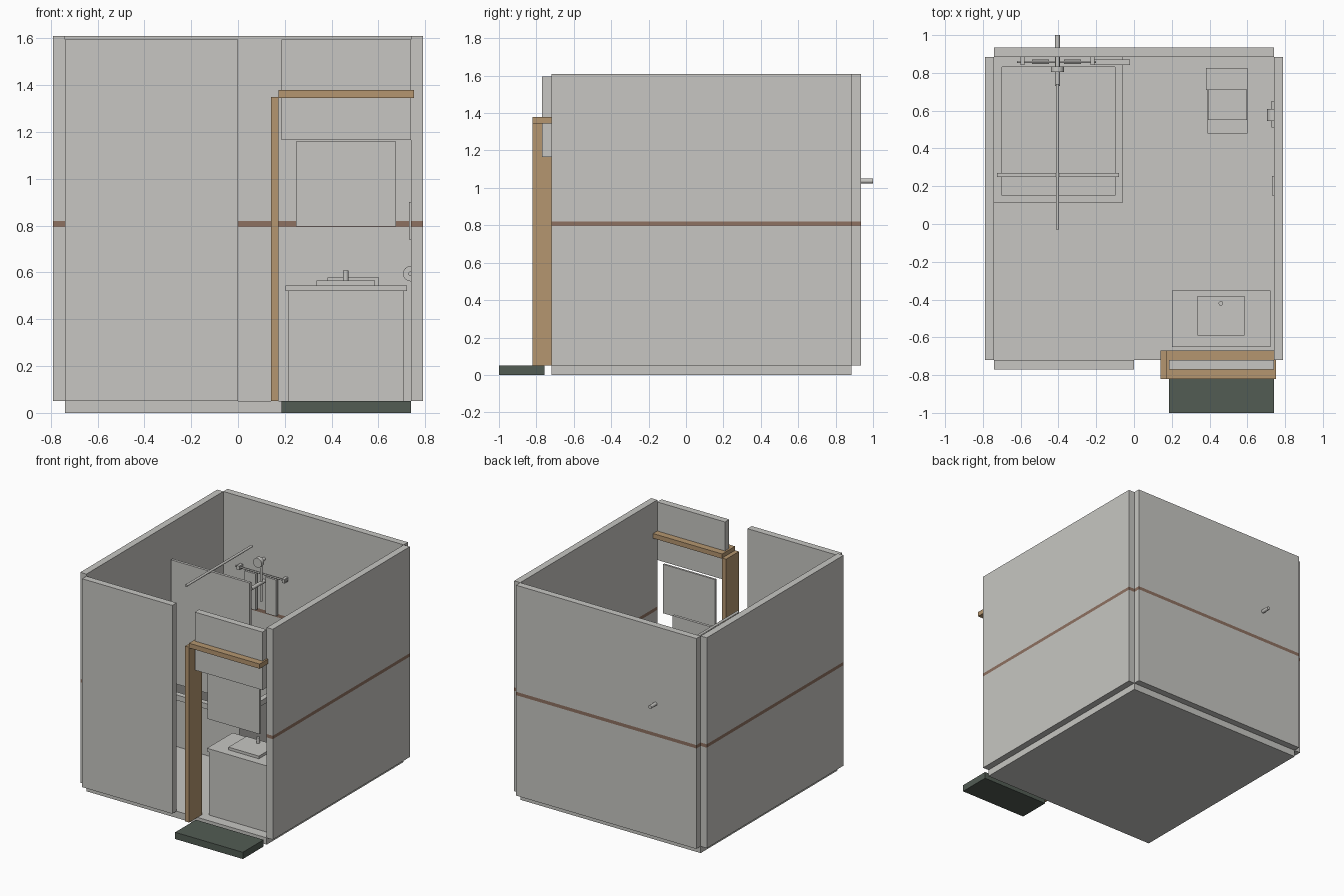
import bpy
from mathutils import Vector

cube = bpy.data.objects.get("Cube")
if cube:
    bpy.data.objects.remove(cube, do_unlink=True)


def material(name, rgb):
    m = bpy.data.materials.new(name)
    m.use_nodes = True
    m.diffuse_color = (*rgb, 1)
    m.node_tree.nodes["Principled BSDF"].inputs["Base Color"].default_value = (*rgb, 1)
    return m


GREY = material("pale_grey", (0.57, 0.565, 0.54))
WOOD = material("tan_wood", (0.46, 0.305, 0.16))
TRIM = material("brown_trim", (0.27, 0.165, 0.12))
GREEN = material("dark_green", (0.085, 0.107, 0.088))


def box(name, x, y, z, mat=GREY):
    """Box from its (low, high) extent on each axis."""
    bpy.ops.mesh.primitive_cube_add(size=1, location=[sum(r) / 2 for r in (x, y, z)])
    ob = bpy.context.object
    ob.name = name
    ob.scale = [r[1] - r[0] for r in (x, y, z)]
    bpy.ops.object.transform_apply(location=False, rotation=False, scale=True)
    ob.data.materials.append(mat)
    return ob


def rod(name, start, end, radius, mat=GREY):
    """Round bar between two points."""
    a, b = Vector(start), Vector(end)
    bpy.ops.mesh.primitive_cylinder_add(vertices=24, radius=radius, depth=(b - a).length,
                                        location=(a + b) / 2)
    ob = bpy.context.object
    ob.name = name
    ob.rotation_euler = (b - a).to_track_quat("Z", "Y").to_euler()
    ob.data.materials.append(mat)
    bpy.ops.object.shade_smooth_by_angle()
    return ob


def banded_wall(name, x, y):
    """Wall in two panels with a trim band between them."""
    box(name + "_lower", x, y, (0.05, 0.795))
    box(name + "_band", x, y, (0.795, 0.82), TRIM)
    box(name + "_upper", x, y, (0.82, 1.61))


# Floor, walls and front panels
box("floor", (-0.74, 0.74), (-0.72, 0.885), (0, 0.05))
banded_wall("right_wall", (-0.79, -0.74), (-0.72, 0.885))
banded_wall("left_wall", (0.74, 0.79), (-0.72, 0.885))
banded_wall("back_wall", (-0.74, 0.74), (0.885, 0.935))
box("front_wall", (-0.74, 0), (-0.77, -0.72), (0.05, 1.595))
box("over_door_panel", (0.185, 0.74), (-0.77, -0.72), (1.165, 1.595))

# Door frame and entry step
box("door_post", (0.14, 0.172), (-0.82, -0.67), (0.05, 1.35), WOOD)
box("door_lintel", (0.172, 0.752), (-0.82, -0.67), (1.345, 1.38), WOOD)
box("entry_step", (0.185, 0.74), (-1, -0.757), (0, 0.05), GREEN)

# Vanity with basin, tap and mirror
box("vanity_cabinet", (0.215, 0.71), (-0.645, -0.365), (0.05, 0.52))
box("vanity_counter", (0.202, 0.722), (-0.652, -0.352), (0.52, 0.545))
box("basin", (0.335, 0.585), (-0.59, -0.38), (0.545, 0.565))
rod("tap", (0.46, -0.42, 0.565), (0.46, -0.42, 0.608), 0.012)
box("mirror", (0.248, 0.675), (-0.71, -0.695), (0.797, 1.16))

# Bathtub: four sides, rim and bottom
TX, TY, IX, IY = (-0.74, -0.062), (0.11, 0.885), (-0.7, -0.1), (0.15, 0.83)
for level, z, inset in (("side", (0.05, 0.4), 0.012), ("rim", (0.4, 0.44), 0)):
    ox = (TX[0], TX[1] - inset)
    oy = (TY[0] + inset, TY[1])
    box("tub_front_" + level, ox, (oy[0], IY[0]), z)
    box("tub_back_" + level, ox, (IY[1], oy[1]), z)
    box("tub_right_" + level, (ox[0], IX[0]), IY, z)
    box("tub_left_" + level, (IX[1], ox[1]), IY, z)
box("tub_bottom", IX, IY, (0.05, 0.12))

# Shower screen and the rail above it
box("shower_screen", (-0.725, -0.08), (0.25, 0.27), (0.44, 1.35))
rod("screen_rail", (-0.405, -0.03, 1.35), (-0.405, 0.74, 1.35), 0.009)

# Shower plumbing
rod("shower_pipe", (-0.405, 0.73, 1.037), (-0.405, 1, 1.037), 0.013)
rod("shower_head", (-0.405, 0.805, 1.2), (-0.405, 0.835, 1.2), 0.035)
rod("shower_arm", (-0.405, 0.835, 1.2), (-0.405, 0.885, 1.2), 0.012)
rod("shower_riser", (-0.405, 0.85, 0.9), (-0.405, 0.85, 1.2), 0.009)

# Towel bar with hanging towels
rod("towel_bar", (-0.62, 0.858, 1.1), (-0.2, 0.858, 1.1), 0.006)
for side, x in (("right", -0.59), ("left", -0.22)):
    box("bar_bracket_" + side, (x - 0.011, x + 0.011), (0.843, 0.885), (1.085, 1.115))
for side, x in (("right", -0.495), ("left", -0.325)):
    box("towel_" + side, (x - 0.045, x + 0.045), (0.848, 0.87), (0.82, 1.09))
box("wall_shelf", (-0.23, -0.02), (0.842, 0.872), (0.6, 0.63))

# Toilet
box("toilet_tank", (0.382, 0.602), (0.71, 0.825), (0.25, 0.578))
box("toilet_bowl", (0.392, 0.592), (0.5, 0.76), (0.05, 0.3))
box("toilet_seat", (0.388, 0.6), (0.48, 0.71), (0.3, 0.325))
box("toilet_lid", (0.392, 0.598), (0.55, 0.71), (0.325, 0.34))

# Paper roll and wall plate on the left wall
rod("paper_roll", (0.738, 0.545, 0.595), (0.738, 0.61, 0.595), 0.033)
rod("paper_holder", (0.738, 0.51, 0.595), (0.738, 0.65, 0.595), 0.01)
box("wall_plate", (0.73, 0.745), (0.15, 0.255), (0.74, 0.9))
